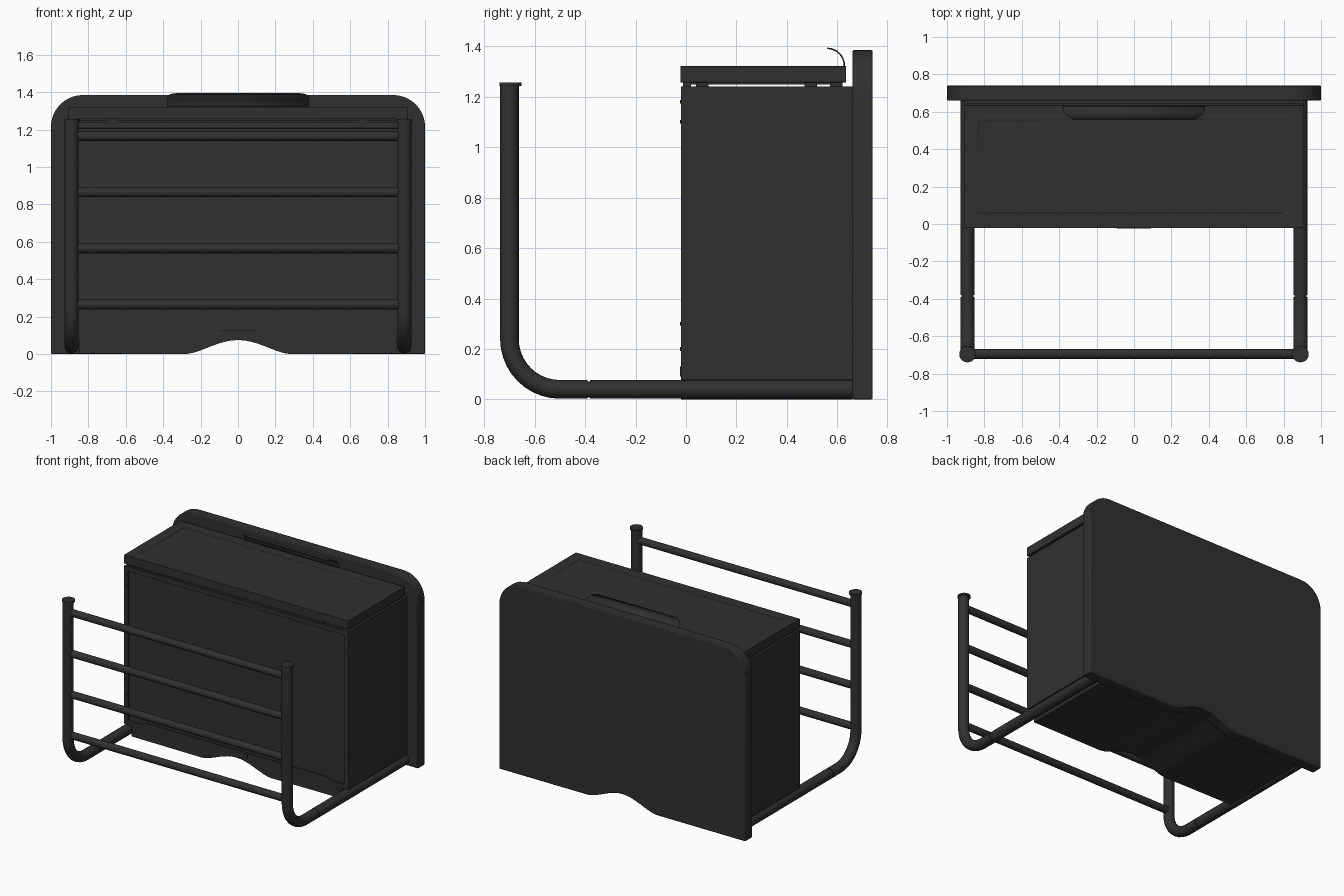
import bpy, bmesh, math
from mathutils import Vector

if "Cube" in bpy.data.objects:
    bpy.data.objects.remove(bpy.data.objects["Cube"])

mat = bpy.data.materials.new("charcoal")
mat.use_nodes = True
COLOR = (0.03, 0.03, 0.03, 1)
mat.diffuse_color = COLOR
bsdf = next(n for n in mat.node_tree.nodes if n.type == 'BSDF_PRINCIPLED')
bsdf.inputs["Base Color"].default_value = COLOR
bsdf.inputs["Roughness"].default_value = 0.6


def finish(name, bm, bevel=0):
    bmesh.ops.recalc_face_normals(bm, faces=bm.faces)
    me = bpy.data.meshes.new(name)
    bm.to_mesh(me)
    bm.free()
    ob = bpy.data.objects.new(name, me)
    bpy.context.collection.objects.link(ob)
    me.materials.append(mat)
    if bevel:
        mod = ob.modifiers.new("bevel", 'BEVEL')
        mod.width, mod.segments = bevel, 2
    bpy.ops.object.select_all(action='DESELECT')
    ob.select_set(True)
    bpy.context.view_layer.objects.active = ob
    bpy.ops.object.shade_smooth_by_angle(angle=math.radians(35))
    return ob


def box_mesh(lo, hi):
    bm = bmesh.new()
    bmesh.ops.create_cube(bm, size=1)
    for v in bm.verts:
        v.co = [(a + b) / 2 + c * (b - a) for a, b, c in zip(lo, hi, v.co)]
    return bm


def box(name, lo, hi, bevel=0):
    return finish(name, box_mesh(lo, hi), bevel)


def recess(bm, direction, margin, depth):
    """Inset the face pointing in a direction and sink its middle."""
    bm.normal_update()
    face = max(bm.faces, key=lambda f: f.normal.dot(Vector(direction)))
    bmesh.ops.inset_region(bm, faces=[face], thickness=margin)
    bmesh.ops.inset_region(bm, faces=[face], thickness=0.002, depth=-depth)


def prism(name, outline, y0, y1, bevel=0):
    bm = bmesh.new()
    face = bm.faces.new([bm.verts.new((x, y0, z)) for x, z in outline])
    new = bmesh.ops.extrude_face_region(bm, geom=[face])["geom"]
    bmesh.ops.translate(bm, vec=(0, y1 - y0, 0),
                        verts=[v for v in new if isinstance(v, bmesh.types.BMVert)])
    return finish(name, bm, bevel)


def tube(name, path, radius, sides=20):
    """Sweep a ring along a path that bends in the yz plane or is straight."""
    bm = bmesh.new()
    pts = [Vector(p) for p in path]
    rings = []
    for i, p in enumerate(pts):
        t = (pts[min(i + 1, len(pts) - 1)] - pts[max(i - 1, 0)]).normalized()
        u = Vector((0, 1, 0)) if abs(t.x) > 0.9 else Vector((1, 0, 0))
        w = t.cross(u)
        angles = [2 * math.pi * k / sides for k in range(sides)]
        rings.append([bm.verts.new(p + radius * (u * math.cos(a) + w * math.sin(a)))
                      for a in angles])
    for a, b in zip(rings, rings[1:]):
        for k in range(sides):
            n = (k + 1) % sides
            bm.faces.new((a[k], a[n], b[n], b[k]))
    bm.faces.new(rings[0])
    bm.faces.new(rings[-1])
    return finish(name, bm)


def arch(height=0.08, half=0.28, steps=16):
    """Bell-shaped cutout, running from +x to -x."""
    xs = [half - 2 * half * k / steps for k in range(steps + 1)]
    return [(x, height * (0.5 + 0.5 * math.cos(math.pi * x / half)) ** 0.8) for x in xs]


# Back panel with rounded top corners and arched cutout
R, TOP = 0.17, 1.385
corners = []
for cx, start in ((-1 + R, math.pi), (1 - R, math.pi / 2)):
    for k in range(11):
        a = start - k * math.pi / 20
        corners.append((cx + R * math.cos(a), TOP - R + R * math.sin(a)))
prism("back_panel", [(-1, 0)] + corners + [(1, 0)] + arch(), 0.66, 0.74, 0.006)

# Open storage box with framed front
body = box_mesh((-0.91, -0.02, 0.08), (0.91, 0.66, 1.24))
recess(body, (0, 0, 1), 0.025, 1.1)
recess(body, (0, -1, 0), 0.045, 0.008)
finish("storage_box", body)

# Floor tray between the rails, with the arch running through it
prism("floor_tray", [(-0.85, 0.003), (-0.85, 0.09), (0.85, 0.09), (0.85, 0.003)]
      + arch(0.075), -0.015, 0.66)
prism("front_skirt", [(-0.85, 0.003), (-0.85, 0.04), (-0.74, 0.13), (0.74, 0.13),
                      (0.85, 0.04), (0.85, 0.003)] + arch(0.075), -0.02, -0.005)
box("skirt_latch", (-0.09, -0.023, 0.09), (0.09, -0.01, 0.13))

# Lid with sunken middle, resting on small pads
lid = box_mesh((-0.91, -0.022, 1.257), (0.91, 0.635, 1.322))
recess(lid, (0, 0, 1), 0.11, 0.004)
finish("lid", lid, 0.003)
box("lid_liner", (-0.86, 0.02, 1.249), (0.86, 0.62, 1.26))
for s, side in ((-1, "right"), (1, "left")):
    for i, y in enumerate((0.065, 0.495, 0.595)):
        box(f"{side}_lid_pad_{i + 1}", (s * 0.87 - 0.02, y - 0.025, 1.235),
            (s * 0.87 + 0.02, y + 0.025, 1.26))
    box(f"{side}_front_pad", (s * 0.67 - 0.025, -0.012, 1.215),
        (s * 0.67 + 0.025, 0.02, 1.26))
    # Rivets on the box frame
    for i, z in enumerate((0.2, 0.3, 1.1, 1.18)):
        tube(f"{side}_rivet_{i + 1}", [(s * 0.89, -0.015, z), (s * 0.89, -0.024, z)],
             0.007, 8)

# Curved pull handle behind the lid
bm = bmesh.new()
rows = []
for k in range(9):
    a = math.pi / 2 * k / 8
    y, z = 0.56 + 0.068 * math.sin(a), 1.322 + 0.07 * math.cos(a)
    half = 0.38 - 0.05 * (1 - min(1, k / 5)) ** 2
    rows.append([bm.verts.new((x, y, z)) for x in (-half, half)])
for a, b in zip(rows, rows[1:]):
    bm.faces.new((a[0], a[1], b[1], b[0]))
handle = finish("pull_handle", bm)
solid = handle.modifiers.new("thickness", 'SOLIDIFY')
solid.thickness, solid.offset = 0.006, 0

# Bent side rails with caps and joint collars
B = 0.2
for s, side in ((-1, "right"), (1, "left")):
    x = s * 0.89
    bend = [(x, -0.7 + B - B * math.sin(a), 0.04 + B - B * math.cos(a))
            for a in (math.pi / 20 * k for k in range(11))]
    tube(f"{side}_rail", [(x, 0.66, 0.04), (x, -0.38, 0.04)], 0.037)
    tube(f"{side}_rail_joint", [(x, -0.37, 0.04), (x, -0.4, 0.04)], 0.032)
    tube(f"{side}_upright", [(x, -0.39, 0.04)] + bend + [(x, -0.7, 1.25)], 0.037)
    tube(f"{side}_cap", [(x, -0.696, 1.243), (x, -0.696, 1.256)], 0.044)

# Cross bars of the front rack
for i in range(4):
    z = 0.265 + 0.3 * i
    tube(f"cross_bar_{i + 1}", [(-0.88, -0.695, z), (0.88, -0.695, z)], 0.026, 16)
